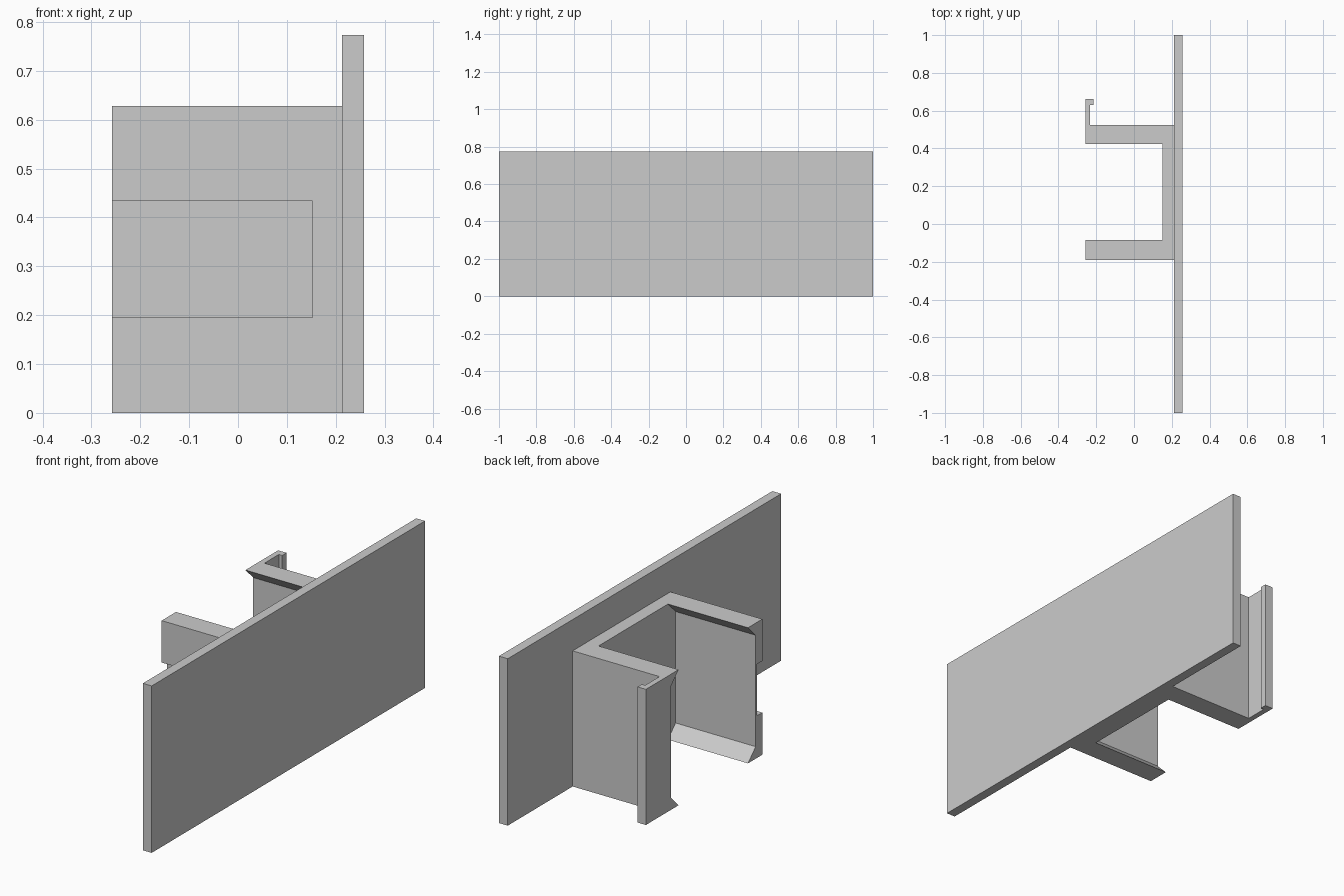
import bpy
import bmesh
from mathutils import Vector

if "Cube" in bpy.data.objects:
    bpy.data.objects.remove(bpy.data.objects["Cube"], do_unlink=True)

grey = bpy.data.materials.new("plain grey")
grey.use_nodes = True
colour = (0.6, 0.6, 0.6, 1)
grey.diffuse_color = colour
grey.node_tree.nodes["Principled BSDF"].inputs["Base Color"].default_value = colour


def prism(name, points, direction):
    """Extrude a flat outline along a direction into a closed solid."""
    bm = bmesh.new()
    face = bm.faces.new([bm.verts.new(p) for p in points])
    grown = bmesh.ops.extrude_face_region(bm, geom=[face], use_keep_orig=True)
    moved = [g for g in grown["geom"] if isinstance(g, bmesh.types.BMVert)]
    bmesh.ops.translate(bm, verts=moved, vec=Vector(direction))
    bmesh.ops.recalc_face_normals(bm, faces=bm.faces)
    mesh = bpy.data.meshes.new(name)
    bm.to_mesh(mesh)
    bm.free()
    mesh.materials.append(grey)
    obj = bpy.data.objects.new(name, mesh)
    bpy.context.collection.objects.link(obj)
    return obj


def box(name, x0, x1, y0, y1, z0, z1):
    outline = [(x0, y0, z0), (x1, y0, z0), (x1, y1, z0), (x0, y1, z0)]
    return prism(name, outline, (0, 0, z1 - z0))


def cut(target, cutter):
    """Subtract the cutter for good, then discard it."""
    cutter.hide_render = True
    mod = target.modifiers.new("cut", "BOOLEAN")
    mod.operation = "DIFFERENCE"
    mod.solver = "EXACT"
    mod.object = cutter
    bpy.context.view_layer.objects.active = target
    bpy.ops.object.modifier_apply(modifier=mod.name)
    bpy.data.objects.remove(cutter, do_unlink=True)


back, face, web = -0.258, 0.213, 0.152    # arm ends, plate inner face, channel floor
height, bevel, over = 0.628, 0.056, 0.1

# Tall flat plate
box("mounting_plate", face, 0.258, -1, 1, 0, 0.773)

# Bracket block with the small hook on its rear arm
outline = [(face, -0.19), (face, 0.525), (-0.232, 0.525), (-0.232, 0.63),
           (-0.215, 0.63), (-0.215, 0.662), (back, 0.662), (back, -0.19)]
bracket = prism("channel_bracket", [(x, y, 0) for x, y in outline], (0, 0, height))

# Channel between the arms, widening behind sloped top and bottom rims
near, far = -0.085, 0.423
side = [(near, -over), (near, 0), (near - bevel, bevel),
        (near - bevel, height - bevel), (near, height), (near, height + over)]
mirrored = [(near + far - y, z) for y, z in reversed(side)]
channel = prism("channel_cutter", [(back - over, y, z) for y, z in side + mirrored],
                (web - back + over, 0, 0))
cut(bracket, channel)

# Shallow pocket in the outside of the front arm, open at the arm end
cut(bracket, box("pocket_cutter", back - over, web, -0.19 - over, -0.15, 0.195, 0.434))
